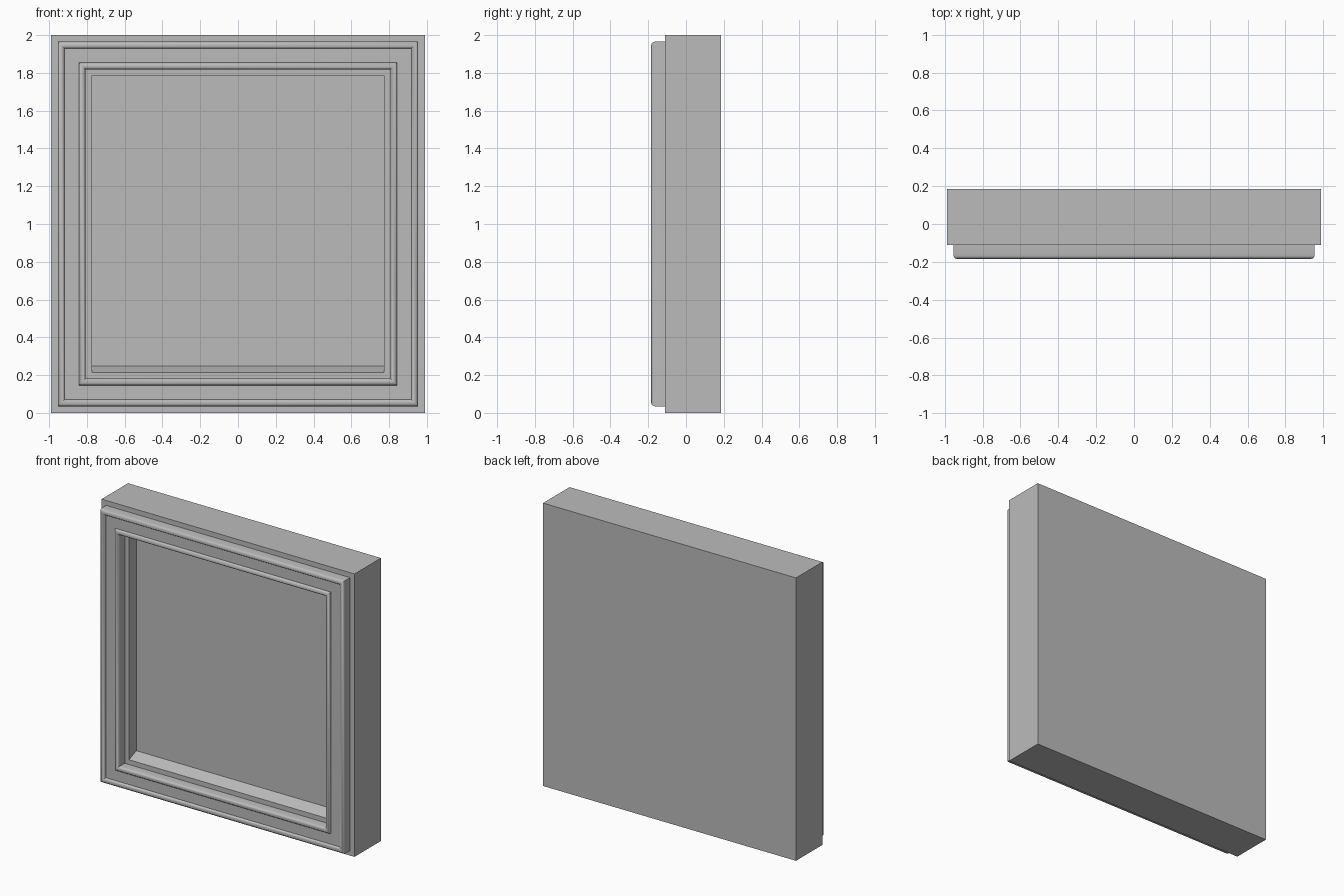
import bpy
import bmesh
import math

old = bpy.data.objects.get("Cube")
if old:
    bpy.data.objects.remove(old, do_unlink=True)

HALF_W, HALF_H = 0.989, 1.0
BACK, STEP, FRONT, PANEL = 0.184, -0.111, -0.184, -0.03
GROOVE = -0.166

grey = bpy.data.materials.new("plain grey")
grey.use_nodes = True
colour = (0.5, 0.5, 0.5, 1)
grey.diffuse_color = colour
grey.node_tree.nodes["Principled BSDF"].inputs["Base Color"].default_value = colour


def loft(name, profile, cap_ends=False, closed=False):
    """Sweep (inset, depth, extra sill height) points round the rectangle."""
    bm = bmesh.new()
    rings = []
    for inset, y, sill in profile:
        w, h = HALF_W - inset, HALF_H - inset
        rings.append([bm.verts.new(p) for p in (
            (-w, y, 1 - h + sill), (w, y, 1 - h + sill),
            (w, y, 1 + h), (-w, y, 1 + h))])
    pairs = list(zip(rings, rings[1:]))
    if closed:
        pairs.append((rings[-1], rings[0]))
    for a, b in pairs:
        for i in range(4):
            j = (i + 1) % 4
            bm.faces.new((a[i], a[j], b[j], b[i]))
    if cap_ends:
        bm.faces.new(rings[0])
        bm.faces.new(rings[-1])
    bmesh.ops.recalc_face_normals(bm, faces=bm.faces)
    mesh = bpy.data.meshes.new(name)
    bm.to_mesh(mesh)
    bm.free()
    mesh.materials.append(grey)
    obj = bpy.data.objects.new(name, mesh)
    bpy.context.collection.objects.link(obj)
    bpy.ops.object.select_all(action='DESELECT')
    bpy.context.view_layer.objects.active = obj
    obj.select_set(True)
    bpy.ops.object.shade_smooth_by_angle(angle=math.radians(32))
    return obj


def bead(start, width, base):
    """Rounded moulding strip rising from base to the front."""
    rise = FRONT - base
    steps = 6
    return [(start + width * (1 - math.cos(math.pi * i / steps)) / 2,
             base + rise * math.sin(math.pi * i / steps), 0)
            for i in range(steps + 1)]


# Deep casing with a recessed panel and a sloping sill
loft("casing", [
    (0, BACK, 0), (0, STEP, 0), (0.215, STEP, 0), (0.215, PANEL, 0.033),
], cap_ends=True)

# Raised trim: two rounded beads with a flat groove between them
loft("front_trim",
     [(0.035, STEP + 0.01, 0)]
     + bead(0.035, 0.036, GROOVE)
     + bead(0.146, 0.035, GROOVE)
     + [(0.181, STEP + 0.01, 0)],
     closed=True)
